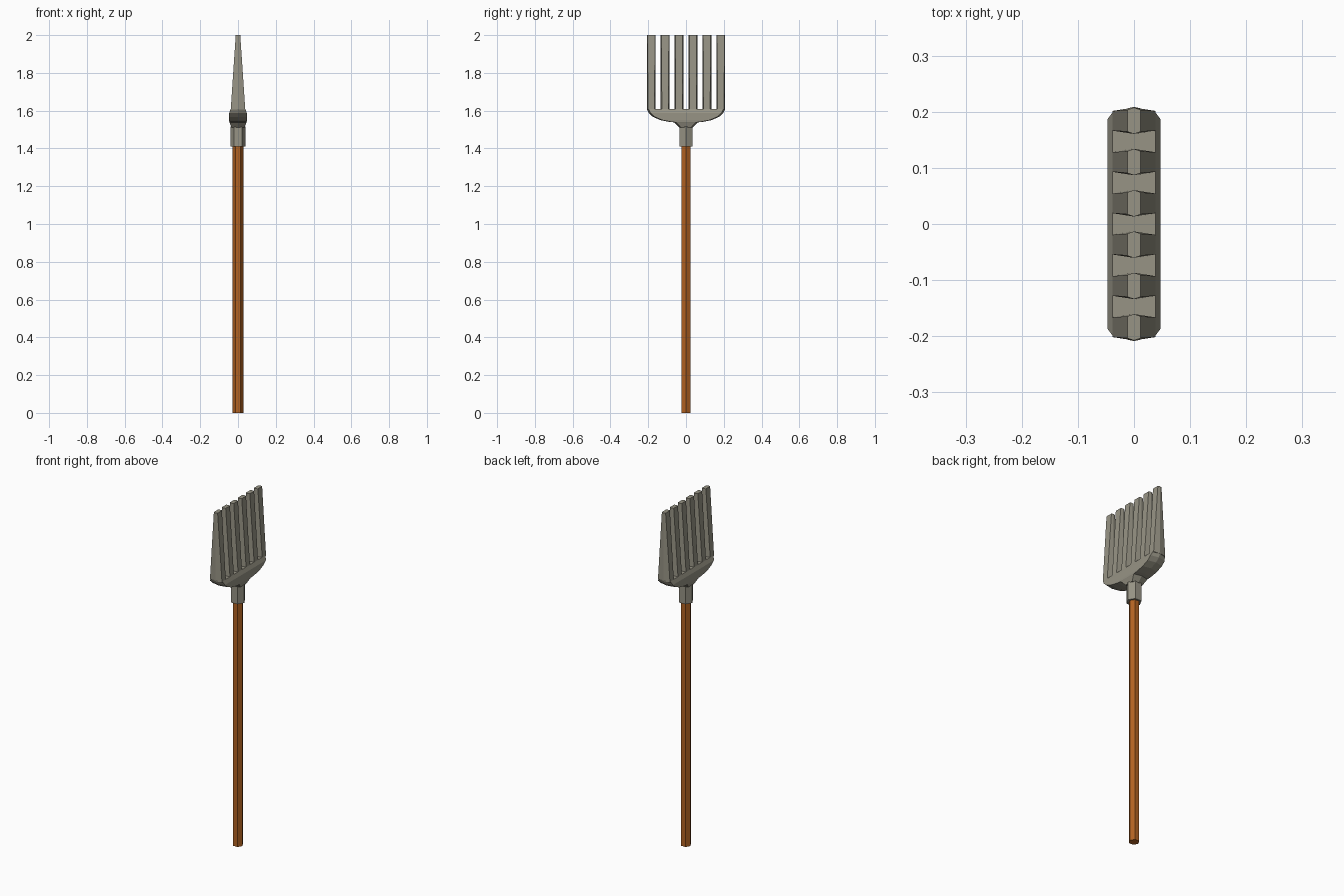
import bpy, bmesh, math

if "Cube" in bpy.data.objects:
    bpy.data.objects.remove(bpy.data.objects["Cube"])

def material(name, rgb):
    m = bpy.data.materials.new(name)
    m.diffuse_color = (*rgb, 1)
    m.use_nodes = True
    m.node_tree.nodes["Principled BSDF"].inputs["Base Color"].default_value = m.diffuse_color
    return m

wood = material("orange_brown_wood", (0.45, 0.125, 0.016))
metal = material("grey_metal", (0.31, 0.295, 0.235))

def loft(name, sections, mat):
    """Join equal-sized rings of points into a closed, flat-shaded solid."""
    bm = bmesh.new()
    rings = [[bm.verts.new(p) for p in s] for s in sections]
    n = len(rings[0])
    for a, b in zip(rings, rings[1:]):
        for i in range(n):
            j = (i + 1) % n
            bm.faces.new((a[i], a[j], b[j], b[i]))
    bm.faces.new(rings[0][::-1])
    bm.faces.new(rings[-1])
    bmesh.ops.recalc_face_normals(bm, faces=bm.faces)
    me = bpy.data.meshes.new(name)
    bm.to_mesh(me)
    bm.free()
    me.materials.append(mat)
    ob = bpy.data.objects.new(name, me)
    bpy.context.collection.objects.link(ob)
    return ob

def hexagon(r, z):
    # Regular hexagon with corners on the x axis
    return [(r * math.cos(i * math.pi / 3), r * math.sin(i * math.pi / 3), z)
            for i in range(6)]

def ridged(x, y, z, cy=0.0, ridge=0.01):
    # Six-sided section with a ridge on each y end
    e = y - ridge
    return [(x, cy - e, z), (x, cy + e, z), (0, cy + y, z),
            (-x, cy + e, z), (-x, cy - e, z), (0, cy - y, z)]

# Handle and socket
loft("handle", [hexagon(0.028, 0), hexagon(0.028, 1.43)], wood)
loft("socket", [hexagon(0.04, 1.41), hexagon(0.04, 1.515)], metal)

# Flared neck and curved base of the fork: x half, y half, z
rows = [(0.034, 0.036, 1.51), (0.045, 0.062, 1.538), (0.046, 0.085, 1.54),
        (0.047, 0.135, 1.55), (0.047, 0.175, 1.567), (0.047, 0.197, 1.587),
        (0.038, 0.209, 1.61)]
loft("fork_base", [ridged(*r) for r in rows], metal)

# Six tapering tines
for i in range(6):
    cy = (i - 2.5) * 0.0736 + (0.004 if i < 3 else -0.004) * (abs(i - 2.5) < 0)
    loft(f"tine_{i + 1}", [ridged(0.0385, 0.0235, 1.605, cy, 0.006),
                           ridged(0.012, 0.0235, 2.0, cy, 0.004)], metal)
